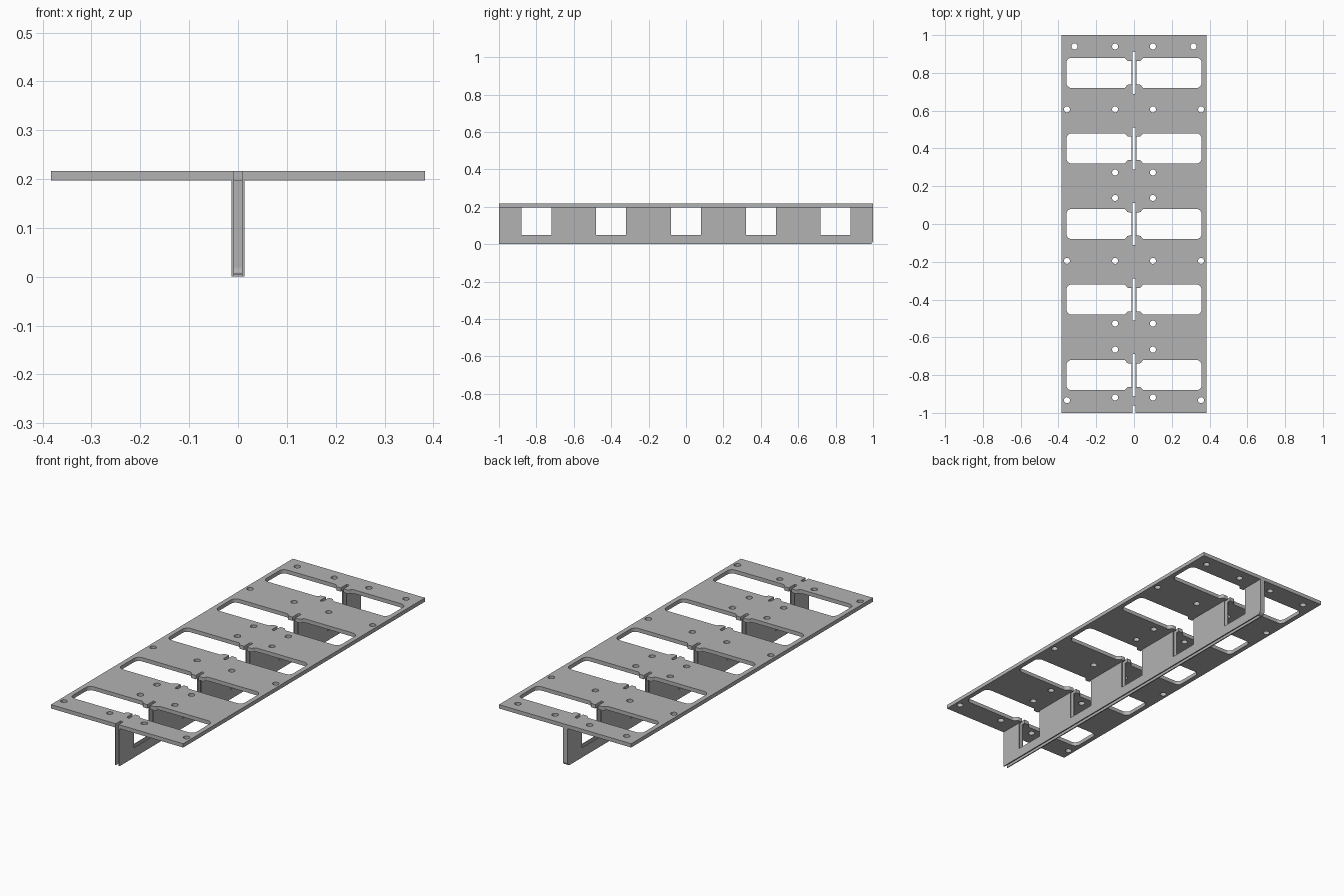
import bpy, bmesh, math
from mathutils import Vector, Matrix

cube = bpy.data.objects.get("Cube")
if cube:
    bpy.data.objects.remove(cube, do_unlink=True)

grey = bpy.data.materials.new("sheet grey")
grey.use_nodes = True
COLOUR = (0.45, 0.45, 0.45, 1)
grey.diffuse_color = COLOUR
grey.node_tree.nodes["Principled BSDF"].inputs["Base Color"].default_value = COLOUR

HALF_W, BOTTOM, TOP = 0.383, 0.197, 0.217   # deck plate
GAP, OUTER = 0.008, 0.0135                  # inner and outer half width of the web
RAIL, OPEN = 0.05, 0.08                     # web rail height, half length of openings
BAYS = [-0.8, -0.4, 0, 0.4, 0.8]


def rounded(points, steps=6):
    """Closed outline from (x, y, radius) corners."""
    out = []
    for i, (x, y, r) in enumerate(points):
        p = Vector((x, y))
        if not r:
            out.append(p)
            continue
        a = Vector(points[i - 1][:2]) - p
        b = Vector(points[(i + 1) % len(points)][:2]) - p
        half = a.angle(b) / 2
        a.normalize()
        b.normalize()
        centre = p + (a + b).normalized() * (r / math.sin(half))
        start = p + a * (r / math.tan(half)) - centre
        end = p + b * (r / math.tan(half)) - centre
        for k in range(steps + 1):
            d = start.slerp(end, k / steps)
            out.append(centre + d.normalized() * r)
    return out


def circle(x, y, r, n=20):
    return [Vector((x + r * math.cos(2 * math.pi * k / n),
                    y + r * math.sin(2 * math.pi * k / n))) for k in range(n)]


def sheet(name, outlines, thickness, matrix):
    """Flat sheet with holes, extruded from filled outlines."""
    curve = bpy.data.curves.new(name + " outline", 'CURVE')
    curve.dimensions = '2D'
    curve.fill_mode = 'BOTH'
    curve.extrude = thickness / 2
    for pts in outlines:
        s = curve.splines.new('POLY')
        s.points.add(len(pts) - 1)
        for sp, p in zip(s.points, pts):
            sp.co = (p.x, p.y, 0, 1)
        s.use_cyclic_u = True
    temp = bpy.data.objects.new(name + " temp", curve)
    bpy.context.collection.objects.link(temp)
    deps = bpy.context.evaluated_depsgraph_get()
    mesh = bpy.data.meshes.new_from_object(temp.evaluated_get(deps))
    bpy.data.objects.remove(temp, do_unlink=True)
    bpy.data.curves.remove(curve)
    bm = bmesh.new()
    bm.from_mesh(mesh)
    bmesh.ops.remove_doubles(bm, verts=bm.verts, dist=1e-5)
    bmesh.ops.recalc_face_normals(bm, faces=bm.faces)
    bm.transform(matrix)
    for f in bm.faces:
        f.smooth = False
    bm.to_mesh(mesh)
    bm.free()
    mesh.name = name
    mesh.materials.clear()
    mesh.materials.append(grey)
    obj = bpy.data.objects.new(name, mesh)
    bpy.context.collection.objects.link(obj)
    return obj


# Deck plate: outline with a notch in the front edge
outline = [Vector(p) for p in ((-HALF_W, -1), (-GAP, -1), (-GAP, -0.96), (GAP, -0.96),
                               (GAP, -1), (HALF_W, -1), (HALF_W, 1), (-HALF_W, 1))]
outlines = [outline]

# Paired windows joined by a narrow neck, with a slot running past both sides
quarter = [(0.358, OPEN, 0.028), (0.048, OPEN, 0.012), (0.034, 0.062, 0.012),
           (GAP, 0.062, 0), (GAP, 0.112, 0.005)]
mirror_x = [(-x, y, r) for x, y, r in reversed(quarter)]
upper = quarter + mirror_x
lower = [(-x, -y, r) for x, y, r in upper]
for bay in BAYS:
    outlines.append(rounded([(x, y + bay, r) for x, y, r in upper + lower]))

# Fastener holes in mirrored pairs
HOLES = {0.94: (0.1, 0.315), 0.607: (0.1, 0.355), 0.273: (0.1,), 0.138: (0.1,),
         -0.195: (0.1, 0.355), -0.527: (0.1,), -0.665: (0.1,),
         -0.918: (0.1,), -0.933: (0.355,)}
for y, xs in HOLES.items():
    for x in xs:
        outlines += [circle(x, y, 0.016), circle(-x, y, 0.016)]
sheet("deck_plate", outlines, TOP - BOTTOM, Matrix.Translation((0, 0, (TOP + BOTTOM) / 2)))

# Web: two parallel comb-shaped sheets hanging under the plate
to_side = Matrix(((0, 0, 1, 0), (1, 0, 0, 0), (0, 1, 0, 0), (0, 0, 0, 1)))
comb = [(1, BOTTOM, 0), (1, 0, 0.02), (-1, 0, 0), (-1, BOTTOM, 0)]
for bay in BAYS:
    comb += [(bay - OPEN, BOTTOM, 0), (bay - OPEN, RAIL, 0),
             (bay + OPEN, RAIL, 0), (bay + OPEN, BOTTOM, 0)]
for name, side in (("left_web", 1), ("right_web", -1)):
    place = Matrix.Translation((side * (GAP + OUTER) / 2, 0, 0))
    sheet(name, [rounded(comb)], OUTER - GAP, place @ to_side)

# Folded end strip closing the back of the web
T = OUTER - GAP
strip = [(1, BOTTOM, 0), (1, 0, 0.02), (0.975, 0, 0), (0.975, T, 0),
         (1 - T, T, 0.0145), (1 - T, BOTTOM, 0)]
sheet("back_web_fold", [rounded(strip)], 2 * GAP, to_side)
